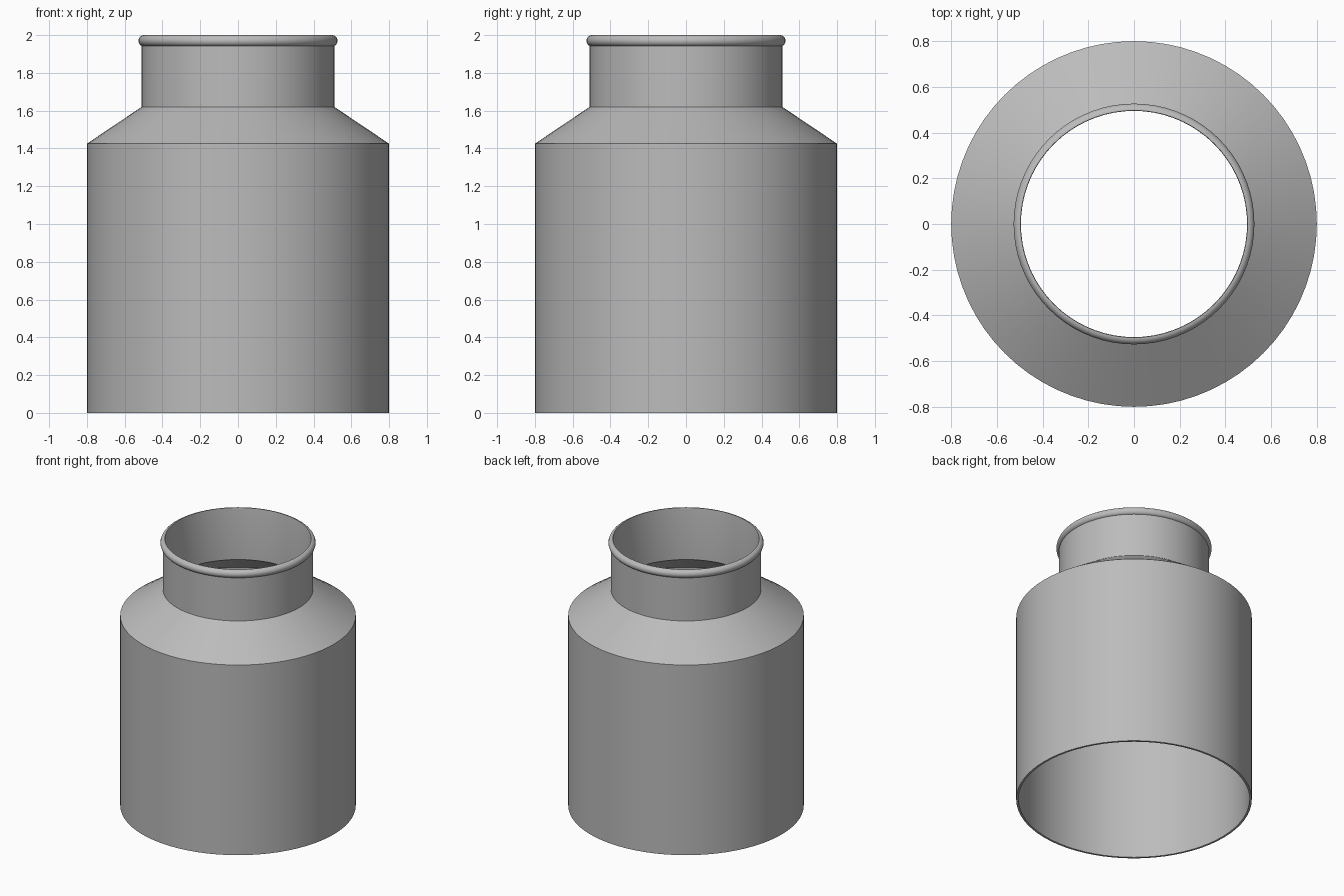
import bpy
import bmesh
from math import cos, sin, pi, radians

SIDES = 72
WALL = 0.015

cube = bpy.data.objects.get("Cube")
if cube:
    bpy.data.objects.remove(cube, do_unlink=True)

# Plain grey metal
metal = bpy.data.materials.new("grey metal")
metal.use_nodes = True
grey = (0.5, 0.5, 0.5, 1.0)
metal.diffuse_color = grey
metal.node_tree.nodes["Principled BSDF"].inputs["Base Color"].default_value = grey


def lathe(name, profile):
    """Spin a closed (radius, height) profile around the z axis."""
    bm = bmesh.new()
    rings = []
    for r, z in profile:
        rings.append([bm.verts.new((r * cos(2 * pi * i / SIDES),
                                    r * sin(2 * pi * i / SIDES), z))
                      for i in range(SIDES)])
    for a, b in zip(rings, rings[1:] + rings[:1]):
        for i in range(SIDES):
            j = (i + 1) % SIDES
            bm.faces.new((a[i], a[j], b[j], b[i]))
    bmesh.ops.recalc_face_normals(bm, faces=bm.faces)
    mesh = bpy.data.meshes.new(name)
    bm.to_mesh(mesh)
    bm.free()
    mesh.materials.append(metal)
    obj = bpy.data.objects.new(name, mesh)
    bpy.context.collection.objects.link(obj)
    bpy.ops.object.select_all(action="DESELECT")
    obj.select_set(True)
    bpy.context.view_layer.objects.active = obj
    bpy.ops.object.shade_smooth_by_angle(angle=radians(25))
    return obj


# Rolled bead around the mouth, from the neck up to the lip
bead = [(0.497 + 0.03 * cos(radians(a)), 1.97 + 0.03 * sin(radians(a)))
        for a in range(-64, 91, 14)]
outer = [(0.8, 0), (0.8, 1.425), (0.51, 1.62), (0.51, 1.943)]
lip = [(0.497, 2.0), (0.51 - WALL, 1.99)]
inner = [(0.51 - WALL, 1.612), (0.8 - WALL, 1.417), (0.8 - WALL, 0)]

# Hollow shell, open at the mouth and the base
lathe("reducer_shell", outer + bead + lip + inner)
